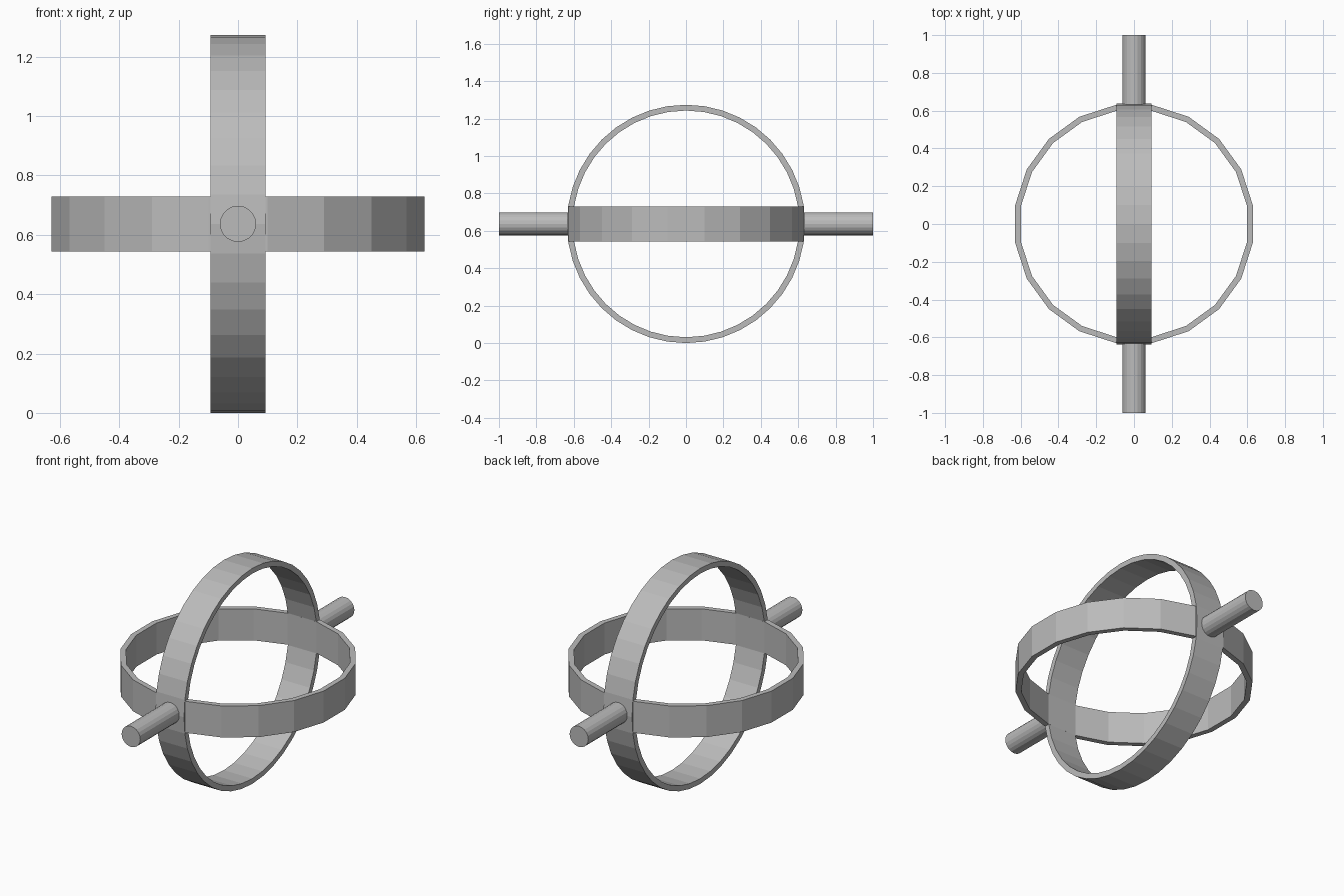
import bpy, bmesh, math
from mathutils import Matrix, Vector

cube = bpy.data.objects.get("Cube")
if cube:
    bpy.data.objects.remove(cube, do_unlink=True)

RADIUS, INNER, HALF_WIDTH = 0.637, 0.606, 0.093
CENTRE = Vector((0, 0, RADIUS))

grey = bpy.data.materials.new("plain grey")
grey.use_nodes = True
colour = (0.5, 0.5, 0.5, 1)
grey.diffuse_color = colour
grey.node_tree.nodes["Principled BSDF"].inputs["Base Color"].default_value = colour


def finish(name, bm):
    bmesh.ops.recalc_face_normals(bm, faces=bm.faces)
    mesh = bpy.data.meshes.new(name)
    bm.to_mesh(mesh)
    bm.free()
    mesh.materials.append(grey)
    obj = bpy.data.objects.new(name, mesh)
    obj.location = CENTRE
    bpy.context.collection.objects.link(obj)
    return obj


def band(name, segments, turn):
    """Flat-sided hoop: a rectangular section spun around z, then turned."""
    bm = bmesh.new()
    section = [(INNER, -1), (RADIUS, -1), (RADIUS, 1), (INNER, 1)]
    verts = [bm.verts.new((r, 0, s * HALF_WIDTH)) for r, s in section]
    edges = [bm.edges.new((verts[i], verts[i - 1])) for i in range(4)]
    bmesh.ops.spin(bm, geom=verts + edges, cent=(0, 0, 0), axis=(0, 0, 1),
                   angle=math.tau, steps=segments, use_merge=True)
    bmesh.ops.remove_doubles(bm, verts=bm.verts, dist=0.0001)
    bmesh.ops.transform(bm, matrix=turn, verts=bm.verts)
    return finish(name, bm)


# Two crossing hoops; the level one has a flat side at the front
band("level_ring", 20, Matrix.Rotation(math.radians(9), 4, "Z"))
band("upright_ring", 40, Matrix.Rotation(math.radians(90), 4, "Y"))

# Round axle stubs at the front and back
for name, side in (("front_axle", -1), ("back_axle", 1)):
    bm = bmesh.new()
    start, end = 0.615, 1.0
    place = (Matrix.Translation((0, side * (start + end) / 2, 0))
             @ Matrix.Rotation(math.radians(90), 4, "X"))
    bmesh.ops.create_cone(bm, cap_ends=True, segments=20, radius1=0.061,
                          radius2=0.061, depth=end - start, matrix=place)
    finish(name, bm)
